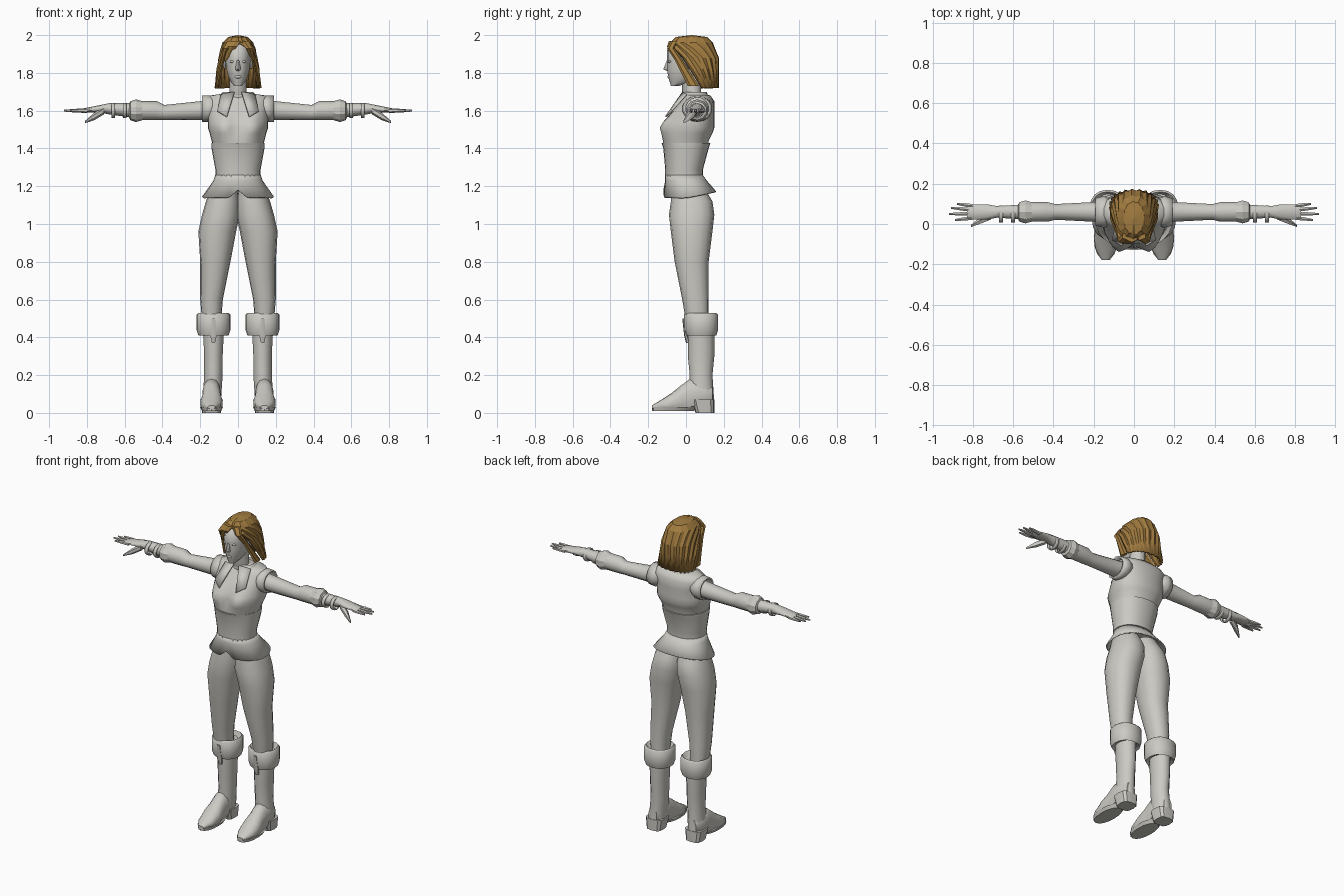
import bpy, bmesh, math
from math import sin, cos, pi, exp, radians

if "Cube" in bpy.data.objects:
    bpy.data.objects.remove(bpy.data.objects["Cube"])


def material(name, rgb):
    mat = bpy.data.materials.new(name)
    mat.use_nodes = True
    mat.diffuse_color = (*rgb, 1)
    mat.node_tree.nodes["Principled BSDF"].inputs["Base Color"].default_value = (*rgb, 1)
    return mat


GREY = material("warm grey", (.6, .59, .55))
BROWN = material("golden brown", (.36, .2, .05))


def finish(name, bm, mat, mirror, thick, angle):
    """Turn a bmesh into a shaded object, optionally thickened and mirrored."""
    bmesh.ops.remove_doubles(bm, verts=bm.verts, dist=.0005)
    bmesh.ops.recalc_face_normals(bm, faces=bm.faces)
    mesh = bpy.data.meshes.new(name)
    bm.to_mesh(mesh)
    bm.free()
    mesh.materials.append(mat)
    obj = bpy.data.objects.new(name, mesh)
    bpy.context.collection.objects.link(obj)
    if thick:
        solid = obj.modifiers.new("thickness", "SOLIDIFY")
        solid.thickness = thick
    if mirror:
        obj.modifiers.new("mirror", "MIRROR")
    bpy.ops.object.select_all(action="DESELECT")
    obj.select_set(True)
    bpy.context.view_layer.objects.active = obj
    bpy.ops.object.shade_smooth_by_angle(angle=radians(angle))


def loft(name, axis, rings, n=14, power=1, caps=True, shape=None,
         mirror=False, mat=GREY, thick=0, angle=50):
    """Skin oval rings (position, centre a, centre b, radius a, radius b[, front gap])."""
    bm = bmesh.new()
    rows = []
    for t, centre_a, centre_b, radius_a, radius_b, *gap in rings:
        row = []
        for i in range(n):
            turn = 2 * pi * i / n
            if gap:
                start = radians(gap[0])
                turn = start + 2 * (pi - start) * i / (n - 1)
            s, c = sin(turn), cos(turn)
            a = centre_a + radius_a * math.copysign(abs(s) ** power, s)
            b = centre_b - radius_b * math.copysign(abs(c) ** power, c)
            co = {"x": (t, a, b), "y": (a, t, b), "z": (a, b, t)}[axis]
            row.append(bm.verts.new(shape(*co, i) if shape else co))
        rows.append(row)
    spans = n - 1 if gap else n
    for low, high in zip(rows, rows[1:]):
        for i in range(spans):
            j = (i + 1) % n
            bm.faces.new((low[i], low[j], high[j], high[i]))
    if caps:
        bm.faces.new(rows[0])
        bm.faces.new(rows[-1])
    finish(name, bm, mat, mirror, thick, angle)


def plate(name, points):
    bm = bmesh.new()
    bm.faces.new([bm.verts.new(p) for p in points])
    finish(name, bm, GREY, True, .008, 30)


def ball(name, centre, size, mirror=False):
    bm = bmesh.new()
    bmesh.ops.create_uvsphere(bm, u_segments=10, v_segments=8, radius=1)
    for v in bm.verts:
        v.co = [c + s * k for c, s, k in zip(centre, size, v.co)]
    finish(name, bm, GREY, mirror, 0, 60)


# Bodice with a rounded bust
def bust(x, y, z, i):
    if y < 0:
        across = (abs(x) - .08) / .06
        upward = (z - 1.51) / .05
        y -= .06 * exp(-across ** 2 - upward ** 2)
    return x, y, z


loft("bodice", "z", [
    (1.4, 0, 0, .13, .12), (1.44, 0, 0, .14, .12), (1.48, 0, .02, .15, .12),
    (1.51, 0, .03, .16, .12), (1.54, 0, .03, .16, .12), (1.6, 0, .04, .16, .11),
    (1.65, 0, .06, .17, .09), (1.68, 0, .06, .15, .07), (1.69, 0, .05, .08, .05)],
    n=28, power=.9, shape=bust, angle=60)


# Corset with a pointed lower front
def corset_point(x, y, z, i):
    if y < 0 and z < 1.26:
        z -= .03 * exp(-(x / .06) ** 2)
    return x, y, z


loft("corset", "z", [
    (1.25, 0, -.01, .12, .1), (1.29, 0, -.01, .12, .1),
    (1.4, 0, 0, .14, .12), (1.43, 0, 0, .14, .13)],
    n=24, power=.9, shape=corset_point)


# Flared peplum, notched at the front and lifted at the back
def peplum_cut(x, y, z, i):
    if z < 1.2:
        z += .04 if i == 0 else .2 * max(0, y)
    return x, y, z


loft("peplum", "z", [
    (1.26, 0, -.01, .12, .1), (1.23, 0, 0, .13, .11), (1.14, 0, .02, .19, .14)],
    n=28, power=.9, caps=False, shape=peplum_cut, thick=.008, angle=35)

# Collar, lapels and flared shoulder caps
loft("collar", "z", [(1.66, 0, .05, .1, .07), (1.7, 0, .05, .08, .06)],
     n=16, caps=False, thick=.008)
plate("lapel", [(.02, -.02, 1.7), (.09, 0, 1.69), (.11, -.08, 1.6), (.06, -.11, 1.57)])

arm_y, arm_z = .06, 1.6
loft("shoulder_cap", "x", [
    (.1, arm_y, 1.62, .06, .05), (.15, arm_y, 1.61, .08, .07),
    (.19, arm_y, 1.61, .07, .07)], caps=False, mirror=True, thick=.01)

# Trousers
loft("trouser_leg", "z", [
    (1.22, .07, 0, .06, .08), (1.12, .08, .03, .09, .11),
    (1.05, .09, .03, .1, .12), (.96, .11, .03, .1, .11),
    (.8, .12, .03, .08, .09), (.6, .14, .05, .06, .07),
    (.48, .14, .06, .05, .06)], n=16, power=.9, mirror=True)

# Boots: shaft, folded cuff, strap, foot, sole and heel
shin_x, shin_y, foot_x = .13, .08, .14
loft("boot_shaft", "z", [
    (.5, shin_x, shin_y, .06, .07), (.3, shin_x, shin_y, .05, .07),
    (.2, shin_x, shin_y, .05, .06), (.05, foot_x, shin_y, .05, .07)], mirror=True)
loft("boot_cuff", "z", [
    (.42, shin_x, shin_y, .06, .07), (.41, shin_x, shin_y, .08, .08),
    (.44, shin_x, shin_y, .09, .09), (.52, shin_x, shin_y, .09, .09),
    (.53, shin_x, shin_y, .08, .08), (.5, shin_x, shin_y, .05, .07)],
    n=16, power=.9, mirror=True)
loft("cuff_strap", "z", [
    (.37, shin_x, .01, .01, .01), (.41, shin_x, 0, .02, .01),
    (.5, shin_x, -.01, .01, .01)], n=6, mirror=True)


def flatten(x, y, z, i):
    return x, y, max(z, .02 if y < .03 else .05)


loft("boot_foot", "y", [
    (.14, foot_x, .09, .03, .05), (.1, foot_x, .09, .05, .07),
    (.02, foot_x, .09, .05, .09), (-.02, foot_x, .07, .05, .08),
    (-.07, foot_x, .05, .06, .06), (-.13, foot_x, .04, .05, .03),
    (-.18, foot_x, .03, .02, .01)], power=.9, shape=flatten, mirror=True)
loft("boot_sole", "z", [
    (.01, foot_x, -.07, .05, .11), (.03, foot_x, -.06, .06, .12)],
    n=16, power=.9, mirror=True, angle=35)
loft("boot_heel", "z", [
    (0, foot_x, .1, .05, .05), (.07, foot_x, .09, .06, .06)],
    n=12, power=.6, mirror=True, angle=35)

# Arms: sleeve, turned cuff, gloved hand and bracelets
loft("sleeve", "x", [
    (.12, arm_y, 1.61, .05, .05), (.2, arm_y, arm_z, .05, .05),
    (.39, arm_y, 1.59, .04, .04), (.43, arm_y, arm_z, .05, .05),
    (.52, arm_y, arm_z, .05, .05)], mirror=True)
loft("sleeve_cuff", "x", [
    (.47, arm_y, arm_z, .04, .04), (.54, arm_y, arm_z, .06, .06),
    (.57, arm_y, arm_z, .05, .05), (.58, arm_y, arm_z, .03, .03)],
    n=10, mirror=True, angle=30)
loft("glove", "x", [
    (.54, arm_y, arm_z, .04, .04), (.68, arm_y, 1.61, .03, .03),
    (.73, arm_y, 1.61, .04, .02), (.83, arm_y, arm_z, .04, .01)],
    n=10, mirror=True)

finger_tips = {"index": (.89, .02), "middle": (.92, .05), "ring": (.91, .08), "little": (.88, .1)}
for k, (finger, (tip_x, tip_y)) in enumerate(finger_tips.items()):
    root_x, root_y = .8, .03 + .02 * k
    loft(finger + "_finger", "x", [
        (root_x, root_y, arm_z, .01, .012),
        ((root_x + tip_x) / 2, (root_y + tip_y) / 2, arm_z, .01, .01),
        (tip_x, tip_y, arm_z, .005, .005)], n=6, mirror=True)
loft("thumb", "x", [
    (.71, .04, arm_z, .02, .02), (.76, .02, 1.57, .02, .02),
    (.81, -.01, 1.54, .006, .006)], n=6, mirror=True)
for name, x in (("outer", .65), ("inner", .59)):
    loft(name + "_bracelet", "x", [
        (x, .05, arm_z, .045, .04), (x + .02, .05, arm_z, .045, .04)],
        n=10, caps=False, mirror=True, thick=.008)

# Neck, head and facial features
loft("neck", "z", [
    (1.65, 0, .05, .06, .05), (1.69, 0, .03, .045, .05), (1.79, 0, .03, .045, .05)])
loft("head", "z", [
    (1.73, 0, -.06, .02, .02), (1.75, 0, -.03, .036, .055),
    (1.78, 0, -.01, .052, .085), (1.82, 0, 0, .062, .1),
    (1.87, 0, .01, .068, .11), (1.92, 0, .01, .066, .11),
    (1.96, 0, .02, .05, .08), (1.98, 0, .02, .03, .05)], n=18, power=.9, angle=60)
loft("nose", "z", [
    (1.81, 0, -.09, .01, .01), (1.82, 0, -.1, .014, .02),
    (1.87, 0, -.09, .008, .01)], n=8)
ball("lips", (0, -.088, 1.78), (.02, .01, .01))
ball("eye", (.03, -.085, 1.86), (.014, .012, .007), mirror=True)
ball("ear", (.07, .02, 1.85), (.01, .02, .03), mirror=True)


# Hair: open-fronted bob with ridged locks, then parted front strands
def ridges(x, y, z, i):
    middle = .05
    spread = 1.04 if i % 2 else .97
    return x * spread, middle + (y - middle) * spread, z


loft("bob_hair", "z", [
    (1.72, 0, .09, .12, .08, 85), (1.82, 0, .06, .11, .11, 70),
    (1.88, 0, .05, .1, .12, 55), (1.93, 0, .03, .09, .12, 35),
    (1.96, 0, .03, .08, .11, 0), (1.99, 0, .03, .05, .08, 0),
    (2, 0, .03, 0, 0, 0)],
    n=26, power=.9, caps=False, shape=ridges, mat=BROWN, thick=.012, angle=20)
loft("front_lock", "z", [
    (1.97, .03, -.06, .03, .02), (1.93, .06, -.08, .02, .02),
    (1.87, .08, -.04, .01, .02), (1.73, .11, .04, .01, .03)],
    n=6, mirror=True, mat=BROWN, angle=20)
loft("swept_fringe", "z", [
    (1.97, -.01, -.07, .03, .02), (1.94, -.03, -.09, .03, .01),
    (1.86, -.07, -.06, .005, .005)], n=6, mat=BROWN, angle=20)
